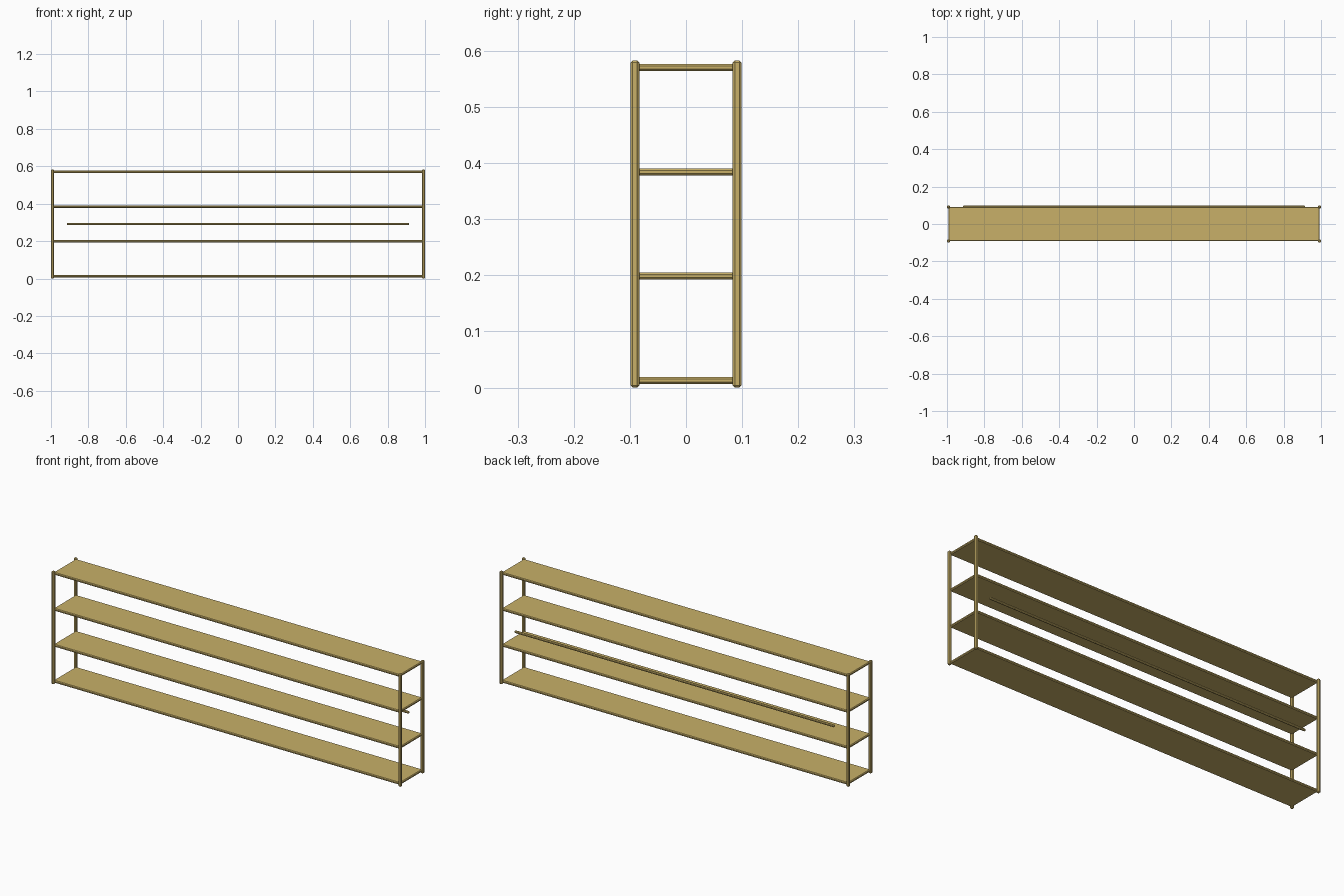
import bpy

if "Cube" in bpy.data.objects:
    bpy.data.objects.remove(bpy.data.objects["Cube"], do_unlink=True)

# Single brass-like colour
brass = bpy.data.materials.new("warm_brass")
brass.use_nodes = True
COLOUR = (0.578, 0.434, 0.138, 1)
brass.diffuse_color = COLOUR
brass.node_tree.nodes["Principled BSDF"].inputs["Base Color"].default_value = COLOUR

HEIGHT = 0.583
POST = 0.016
CORNER_X, CORNER_Y = 0.992, 0.091


def chamfered_bar(name, size, centre, chamfer):
    """Box with flat chamfers on every edge."""
    bpy.ops.mesh.primitive_cube_add(size=1, location=centre)
    bar = bpy.context.object
    bar.name = name
    bar.scale = size
    bpy.ops.object.transform_apply(location=False, rotation=False, scale=True)
    bevel = bar.modifiers.new("chamfer", 'BEVEL')
    bevel.width = chamfer
    bevel.segments = 1
    bar.data.materials.append(brass)
    return bar


# Four corner posts
for side, sx in (("right", -1), ("left", 1)):
    for end, sy in (("front", -1), ("back", 1)):
        chamfered_bar(f"{end}_{side}_post", (POST, POST, HEIGHT),
                      (sx * CORNER_X, sy * CORNER_Y, HEIGHT / 2), 0.004)

# Four evenly spaced shelves reaching the post centres
lowest = 0.0125
spacing = (HEIGHT - 2 * lowest) / 3
for i in range(4):
    chamfered_bar(f"shelf_{i + 1}", (2 * CORNER_X, 2 * CORNER_Y + 0.002, 0.0125),
                  (0, 0, lowest + i * spacing), 0.0035)

# Free rail along the back at mid height
chamfered_bar("back_rail", (1.83, 0.012, 0.012),
              (0, CORNER_Y + 0.001, HEIGHT / 2), 0.0035)
